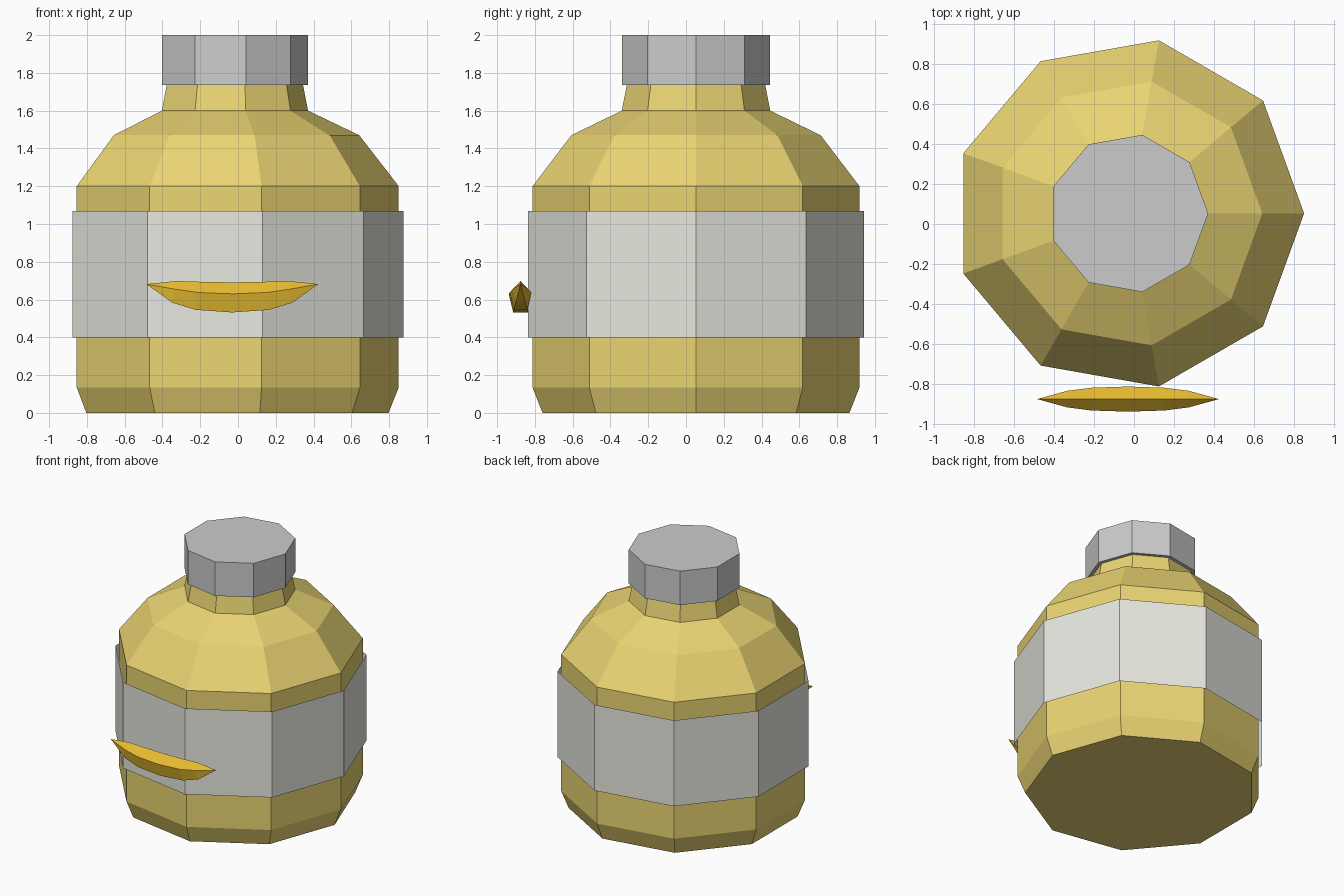
import bpy
import bmesh
from math import cos, sin, pi, radians

if "Cube" in bpy.data.objects:
    bpy.data.objects.remove(bpy.data.objects["Cube"])

SIDES = 9
CX, CY = -0.028, 0.053   # jar axis


def material(name, rgb):
    m = bpy.data.materials.new(name)
    m.diffuse_color = (*rgb, 1)
    m.use_nodes = True
    m.node_tree.nodes["Principled BSDF"].inputs["Base Color"].default_value = m.diffuse_color
    return m


def loft(name, rings, mat=None, cap_start=True, cap_end=True):
    """Skin a list of rings; a ring with a single point becomes a tip."""
    bm = bmesh.new()
    loops = [[bm.verts.new(p) for p in ring] for ring in rings]
    for a, b in zip(loops, loops[1:]):
        n = max(len(a), len(b))
        for i in range(n):
            j = (i + 1) % n
            if len(a) == 1:
                bm.faces.new((a[0], b[j], b[i]))
            elif len(b) == 1:
                bm.faces.new((a[i], a[j], b[0]))
            else:
                bm.faces.new((a[i], a[j], b[j], b[i]))
    if cap_start and len(loops[0]) > 2:
        bm.faces.new(loops[0][::-1])
    if cap_end and len(loops[-1]) > 2:
        bm.faces.new(loops[-1])
    bmesh.ops.recalc_face_normals(bm, faces=bm.faces)
    mesh = bpy.data.meshes.new(name)
    bm.to_mesh(mesh)
    bm.free()
    if mat:
        mesh.materials.append(mat)
    obj = bpy.data.objects.new(name, mesh)
    bpy.context.collection.objects.link(obj)
    return obj


def lathe(name, profile, mat=None, capped=True):
    """Revolve (radius, z) pairs around the jar axis."""
    angles = [2 * pi * i / SIDES for i in range(SIDES)]
    rings = [[(CX + r * cos(t), CY + r * sin(t), z) for t in angles]
             for r, z in profile]
    return loft(name, rings, mat, capped, capped)


yellow = material("pale_yellow", (0.82, 0.66, 0.17))
gold = material("gold", (0.80, 0.50, 0.03))
cream = material("off_white", (0.80, 0.80, 0.74))

# Jar body with shoulder and neck
lathe("jar_body", [(0.825, 0), (0.879, 0.135), (0.879, 1.2), (0.67, 1.47),
                   (0.399, 1.6), (0.372, 1.737)], yellow)

# Lid
lathe("lid", [(0.399, 1.735), (0.399, 2.0)])

# Label: an open band around the body
lathe("label_band", [(0.904, 0.4), (0.904, 1.07)], cream, capped=False)

# Curved front ornament: tapered pentagon sections along a smile arc
# (x offset, z, half height, half depth, tilt)
MX, MY = -0.03, -0.876
half = [(0.185, 0.612, 0.083, 0.060, 8), (0.307, 0.635, 0.065, 0.044, 12.5)]
sections = [(-x, z, h, d, -t) for x, z, h, d, t in reversed(half)]
sections += [(0, 0.603, 0.088, 0.066, 0)] + half
rings = [[(MX - 0.455, MY, 0.682)]]
for x, z, h, d, tilt in sections:
    t = radians(tilt)
    ring = []
    for i in range(5):
        a = 2 * pi * i / 5
        up = h * cos(a)
        ring.append((MX + x - up * sin(t), MY + d * sin(a), z + up * cos(t)))
    rings.append(ring)
rings.append([(MX + 0.455, MY, 0.682)])
loft("front_crescent", rings, gold)
